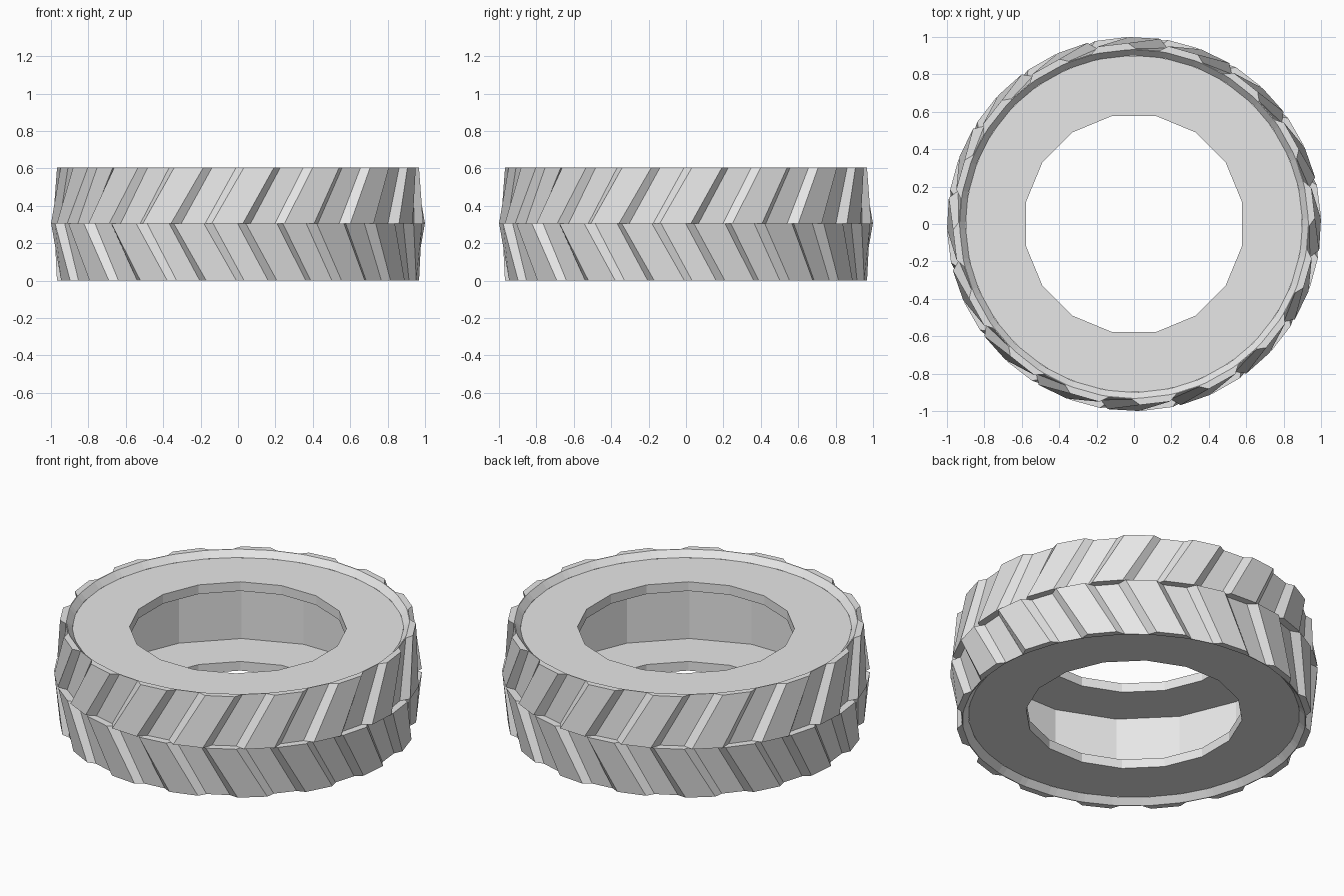
import bpy, math

if "Cube" in bpy.data.objects:
    bpy.data.objects.remove(bpy.data.objects["Cube"])

H, MID = 0.605, 0.305          # overall height, tread centre line
N = 16                         # lugs per row
STEP = 360 / N

rubber = bpy.data.materials.new("light_grey_rubber")
rubber.diffuse_color = (0.8, 0.8, 0.8, 1)
rubber.use_nodes = True
rubber.node_tree.nodes["Principled BSDF"].inputs["Base Color"].default_value = rubber.diffuse_color


def polar(r, deg, z):
    a = math.radians(deg)
    return (r * math.cos(a), r * math.sin(a), z)


def ring_mesh(name, rings, closed=False, flip=False):
    """Skin a list of equal-length vertex rings."""
    n = len(rings[0])
    verts = [v for r in rings for v in r]
    faces = []
    count = len(rings) if closed else len(rings) - 1
    for i in range(count):
        a, b = i * n, ((i + 1) % len(rings)) * n
        for j in range(n):
            k = (j + 1) % n
            f = (a + j, a + k, b + k, b + j)
            faces.append(f[::-1] if flip else f)
    me = bpy.data.meshes.new(name)
    me.from_pydata(verts, [], faces)
    me.materials.append(rubber)
    ob = bpy.data.objects.new(name, me)
    bpy.context.collection.objects.link(ob)
    return ob


def tread_row(name, centre, z_edge, flip):
    """One row of slanted lugs, from the centre line to the tyre edge."""
    # (angle in the period, 1 on the lug / 0 in the groove)
    cell = [(-7.3, 0), (-4.8, 1), (4.8, 1), (7.3, 0)]
    pts = [(centre + i * STEP + a, t) for i in range(N) for a, t in cell]
    lean = 10
    inward = 0.036 if z_edge < MID else -0.036

    def ring(z, shift, r_low, r_high):
        return [polar(r_high if t else r_low, a + shift, z) for a, t in pts]

    return ring_mesh(name, [
        ring(MID, 0, 0.95, 0.95),                  # ledge on the centre line
        ring(MID, 0, 0.957, 1.0),
        ring(z_edge, lean, 0.937, 0.968),          # outer edge
        ring(z_edge, lean, 0.932, 0.932),          # flat rim
        ring(z_edge + inward, lean, 0.90, 0.90),   # bevel down to the sidewall
    ], flip=flip)


# Chevron tread: two rows, offset by about half a lug
tread_row("upper_tread", -3.3, H, False)
tread_row("lower_tread", 7.2, 0.0, True)


# Hollow carcass: sidewalls, bead lips and inner cavity
def body_ring(r, z):
    return [polar(r, (j + 0.5) * STEP / 2, z) for j in range(2 * N)]


def hole_ring(r, z):
    # 16-sided ring with midpoints, to match the 32-sided outer rings
    out = []
    for j in range(N):
        a = polar(r, (j + 0.5) * STEP, z)
        b = polar(r, (j + 1.5) * STEP, z)
        out += [a, tuple((p + q) / 2 for p, q in zip(a, b))]
    return out


zt, zb = H - 0.036, 0.036
ring_mesh("carcass", [
    body_ring(0.903, zb), body_ring(0.903, zt),
    hole_ring(0.59, zt), hole_ring(0.59, zt - 0.055),
    hole_ring(0.885, zt - 0.055), hole_ring(0.885, zb + 0.055),
    hole_ring(0.59, zb + 0.055), hole_ring(0.59, zb),
], closed=True)
